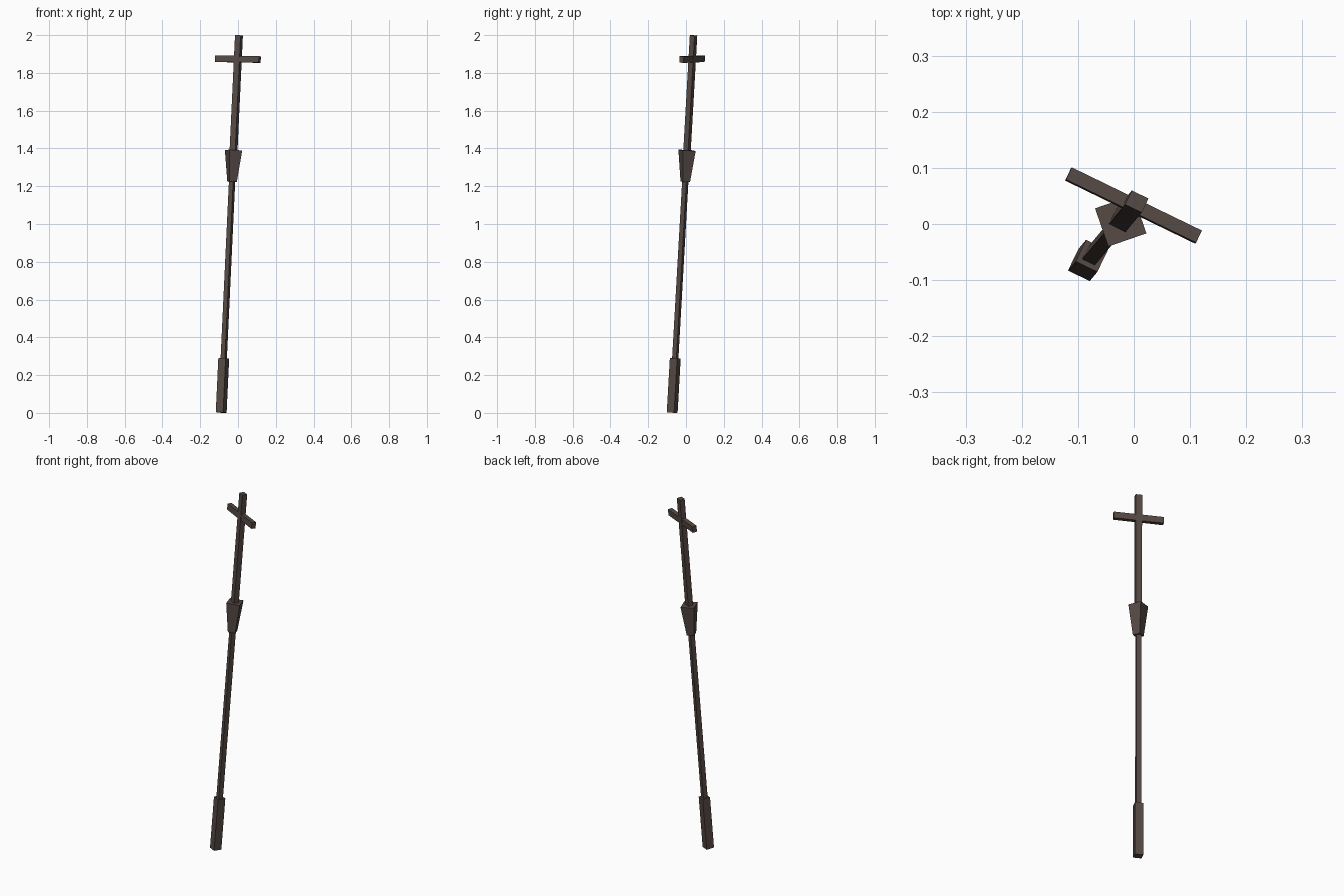
import bpy, bmesh, math
from mathutils import Matrix, Vector

if "Cube" in bpy.data.objects:
    bpy.data.objects.remove(bpy.data.objects["Cube"])

# Leaning shaft frame: local z runs along the shaft, local x along the crossbar
bottom = Vector((-0.089, -0.073, 0.002))
top = Vector((0.005, 0.040, 1.9985))
axis = (top - bottom).normalized()
length = (top - bottom).length
bar_dir = Vector((math.cos(math.radians(-25.8)), math.sin(math.radians(-25.8)), 0))
side = (bar_dir - axis * bar_dir.dot(axis)).normalized()
depth = axis.cross(side)
frame = Matrix((side, depth, axis)).transposed().to_4x4()
frame.translation = bottom

dark_brown = bpy.data.materials.new("dark_brown")
dark_brown.diffuse_color = (0.092, 0.067, 0.058, 1)
dark_brown.use_nodes = True
dark_brown.node_tree.nodes["Principled BSDF"].inputs["Base Color"].default_value = dark_brown.diffuse_color


def finish(name, bm):
    mesh = bpy.data.meshes.new(name)
    bm.to_mesh(mesh)
    bm.free()
    mesh.materials.append(dark_brown)
    obj = bpy.data.objects.new(name, mesh)
    obj.matrix_world = frame
    bpy.context.collection.objects.link(obj)


def box(name, w, d, z0, z1):
    bm = bmesh.new()
    bmesh.ops.create_cube(bm, size=1, matrix=Matrix.Translation((0, 0, (z0 + z1) / 2))
                          @ Matrix.Diagonal((w, d, z1 - z0, 1)))
    finish(name, bm)


def socket(name, r0, r1, z0, z1):
    # four-sided cone whose corners point along the local axes
    bm = bmesh.new()
    bmesh.ops.create_cone(bm, cap_ends=True, segments=4, radius1=r0, radius2=r1,
                          depth=z1 - z0, matrix=Matrix.Translation((0, 0, (z0 + z1) / 2)))
    # snap the corners onto the axes whatever the start angle
    v = max(bm.verts, key=lambda p: p.co.xy.length).co
    bmesh.ops.rotate(bm, verts=bm.verts, matrix=Matrix.Rotation(-math.atan2(v.y, v.x), 3, 'Z'))
    finish(name, bm)


box("foot_grip", 0.043, 0.043, 0, 0.288)
box("lower_shaft", 0.025, 0.025, 0.28, 1.24)
socket("socket", 0.028, 0.051, 1.225, 1.392)
box("upper_shaft", 0.033, 0.028, 1.38, length)
box("crossbar", 0.258, 0.024, 1.859, 1.893)
